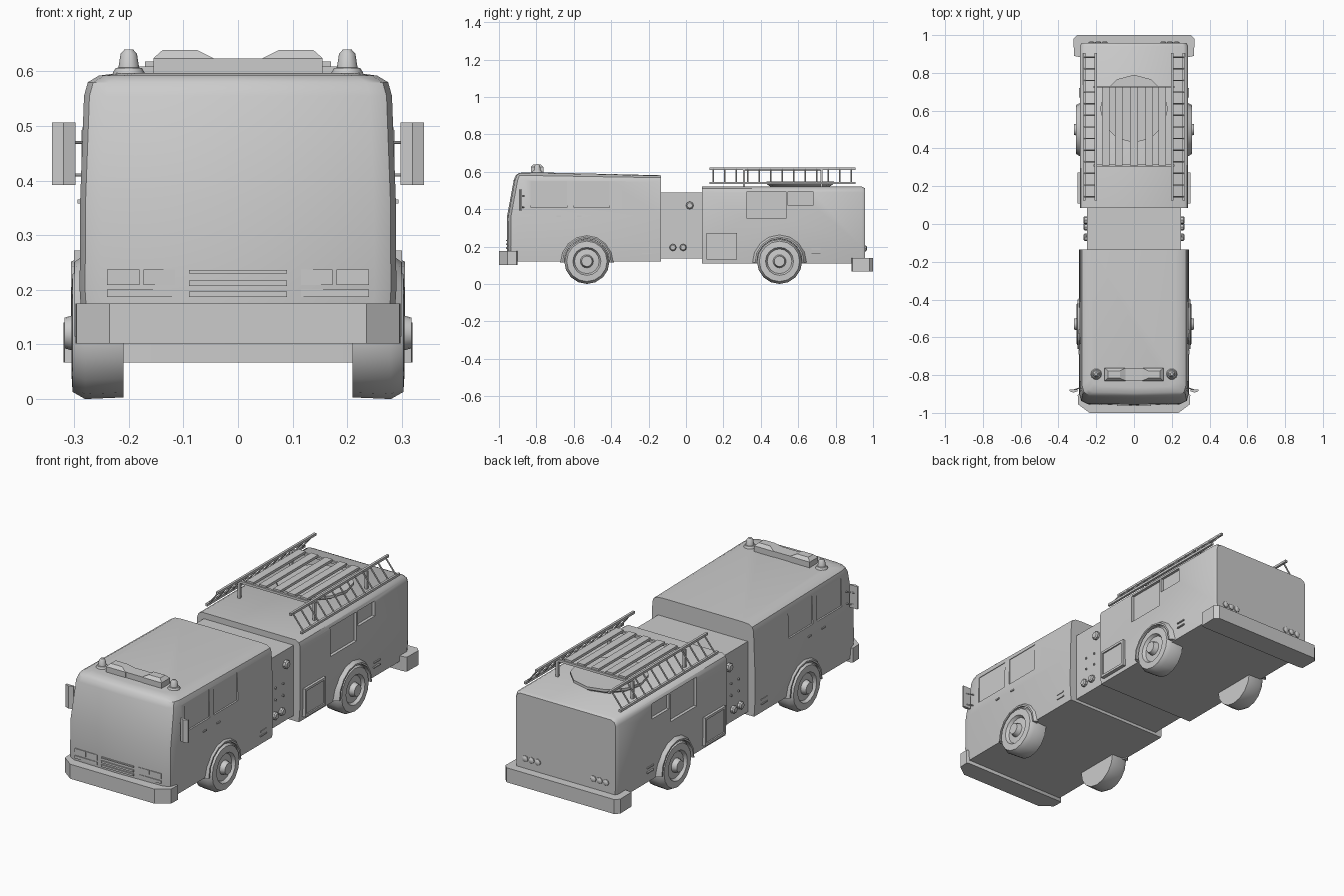
import bpy, bmesh, math
from mathutils import Vector

if "Cube" in bpy.data.objects:
    bpy.data.objects.remove(bpy.data.objects["Cube"])


def finish(name, bm, smooth=0):
    bmesh.ops.recalc_face_normals(bm, faces=bm.faces)
    me = bpy.data.meshes.new(name)
    bm.to_mesh(me)
    bm.free()
    ob = bpy.data.objects.new(name, me)
    bpy.context.collection.objects.link(ob)
    if smooth:
        bpy.ops.object.select_all(action='DESELECT')
        ob.select_set(True)
        bpy.context.view_layer.objects.active = ob
        bpy.ops.object.shade_smooth_by_angle(angle=math.radians(smooth))
    return ob


def box(name, x, y, z):
    """Box from (min, max) ranges."""
    bm = bmesh.new()
    bmesh.ops.create_cube(bm, size=1)
    for v in bm.verts:
        v.co = [(r[0] + r[1]) / 2 + c * (r[1] - r[0]) for r, c in zip((x, y, z), v.co)]
    return finish(name, bm)


def pair(name, x, y, z):
    """Box mirrored to both sides."""
    box(name + "_right", x, y, z)
    box(name + "_left", (-x[1], -x[0]), y, z)


def loft(name, rings, smooth=0, closed=False):
    bm = bmesh.new()
    rows = [[bm.verts.new(p) for p in r] for r in rings]
    links = list(zip(rows, rows[1:])) + ([(rows[-1], rows[0])] if closed else [])
    n = len(rows[0])
    for a, b in links:
        for i in range(n):
            bm.faces.new((a[i], a[(i + 1) % n], b[(i + 1) % n], b[i]))
    if not closed:
        bm.faces.new(rows[0])
        bm.faces.new(rows[-1])
    return finish(name, bm, smooth)


def lathe(name, profile, centre, axis, n=12, smooth=40):
    """Turn (distance along axis, radius) points around an axis."""
    q = Vector((0, 0, 1)).rotation_difference(Vector(axis))
    return loft(name, [[Vector(centre) + q @ Vector((r * math.cos(math.tau * i / n),
                r * math.sin(math.tau * i / n), h)) for i in range(n)] for h, r in profile], smooth)


def rod(name, a, b, r=0.005, n=6):
    a, b = Vector(a), Vector(b)
    lathe(name, [(0, r), ((b - a).length, r)], a, (b - a).normalized(), n)


def cut(ob, cutters):
    for c in cutters:
        m = ob.modifiers.new("recess", 'BOOLEAN')
        m.operation, m.object, m.solver = 'DIFFERENCE', c, 'EXACT'
        bpy.context.view_layer.objects.active = ob
        bpy.ops.object.modifier_apply(modifier=m.name)
        bpy.data.objects.remove(c)


# Cab: stacked outlines with rounded front corners, raked screen and crowned roof
def cab_ring(z, hw, yf, yb=-0.135, drop=0.0):
    half = [(hw, yb, z - drop), (hw, yf + 0.05, z), (hw - 0.01, yf + 0.015, z), (hw - 0.04, yf, z)]
    return half + [(0, yf - 0.006, z)] + [(-x, y, h) for x, y, h in reversed(half)]


cab = loft("cab", [cab_ring(0.12, 0.285, -0.947), cab_ring(0.20, 0.29, -0.952),
                   cab_ring(0.365, 0.289, -0.95), cab_ring(0.555, 0.282, -0.915, drop=0.008),
                   cab_ring(0.58, 0.275, -0.905, drop=0.012), cab_ring(0.592, 0.255, -0.89, drop=0.014),
                   cab_ring(0.597, 0.22, -0.86, drop=0.016)], 35)
cutters = []
for s in (-1, 1):
    for y0, y1 in ((-0.83, -0.635), (-0.60, -0.41)):
        x = sorted((s * 0.279, s * 0.32))
        cutters.append(box("window_cutter", x, (y0, y1), (0.41, 0.55)))
cut(cab, cutters)

# Pump section between cab and rear body
box("pump_section", (-0.25, 0.25), (-0.15, 0.1), (0.135, 0.49))

# Rear body with softened roof edges and recessed side openings
sec = [(0.28, 0.11), (0.287, 0.2), (0.287, 0.49), (0.28, 0.51), (0.262, 0.52)]
sec += [(-x, z) for x, z in reversed(sec)]
body = loft("rear_body", [[(x, 0.085, z) for x, z in sec], [(x, 0.94, z) for x, z in sec],
                          [(x * 0.97, 0.957, z if z < 0.15 else z - 0.008) for x, z in sec]], 35)
cutters = []
for s in (-1, 1):
    x = sorted((s * 0.272, s * 0.32))
    cutters += [box("locker_cutter", x, (0.325, 0.535), (0.35, 0.495)),
                box("locker_cutter", x, (0.545, 0.68), (0.42, 0.495))]
cut(body, cutters)


# Bumpers, with chamfered corners
def bumper(name, outline, z0, z1):
    pts = outline + [(-x, y) for x, y in reversed(outline)]
    loft(name, [[(x, y, z) for x, y in pts] for z in (z0, z1)], 30)


bumper("front_bumper", [(0.285, -0.9), (0.298, -0.905), (0.296, -0.955), (0.235, -1.0)], 0.102, 0.175)
bumper("rear_bumper", [(0.295, 0.885), (0.318, 0.89), (0.32, 0.98), (0.30, 1.0)], 0.067, 0.14)

# Wheels, hubs and arch flares
tyre = [(0.21, 0.02), (0.21, 0.118), (0.28, 0.121), (0.303, 0.108), (0.305, 0.075), (0.29, 0.066),
        (0.293, 0.035), (0.318, 0.028), (0.318, 0.008)]
for s, side in ((1, "right"), (-1, "left")):
    for y, end in ((-0.53, "front"), (0.5, "rear")):
        lathe(f"{end}_{side}_wheel", tyre, (0, y, 0.121), (s, 0, 0), 16)
        rings = []
        for i in range(9):
            a = math.radians(-3 + 186 * i / 8)
            out = 0.299 if end == "front" else 0.306
            rings.append([(s * x, y + r * math.cos(a), 0.121 + r * math.sin(a))
                          for x, r in ((0.27, 0.12), (out, 0.122), (out, 0.13), (0.28, 0.145))])
        loft(f"{end}_{side}_arch", rings, 35)

# Headlights, indicators and grille on the nose
for x0, x1 in ((0.115, 0.173), (0.18, 0.24)):
    pair("headlight", (x0, x1), (-0.957, -0.93), (0.209, 0.237))
pair("indicator", (0.115, 0.24), (-0.957, -0.93), (0.187, 0.201))
for z0, z1 in ((0.187, 0.197), (0.207, 0.217), (0.230, 0.236)):
    box("grille_bar", (-0.09, 0.09), (-0.963, -0.93), (z0, z1))

# Roof light bar and beacons
box("light_bar_centre", (-0.06, 0.06), (-0.828, -0.765), (0.585, 0.624))
for s in (-1, 1):
    def lamp_ring(a, b, g, z):
        return [(s * a, -0.83 + g, z), (s * b, -0.83 + g, z), (s * b, -0.763 - g, z), (s * a, -0.763 - g, z)]
    loft("light_bar_lamp", [lamp_ring(0.045, 0.155, 0, 0.59), lamp_ring(0.045, 0.155, 0, 0.624),
                            lamp_ring(0.075, 0.138, 0.014, 0.639)])
    lathe("beacon", [(0.588, 0.03), (0.598, 0.029), (0.606, 0.024), (0.607, 0.019),
                     (0.632, 0.015), (0.64, 0.008)], (s * 0.2, -0.795, 0), (0, 0, 1), 10)

# Wing mirrors on two arms
for s in (-1, 1):
    loft("mirror", [[(s * x, y, z) for x, y in ((0.298, -0.885), (0.32, -0.893), (0.341, -0.885),
                                                (0.341, -0.877), (0.298, -0.877))] for z in (0.392, 0.506)])
    for z in (0.41, 0.47):
        rod("mirror_arm", (s * 0.265, -0.86, z), (s * 0.325, -0.88, z), 0.003)

# Side fittings: door handles, trim strips, framed locker and pump gauges
for y in (-0.68, -0.57):
    pair("door_handle", (0.28, 0.294), (y - 0.012, y + 0.012), (0.358, 0.365))
for z in (0.163, 0.187):
    pair("cab_vent", (0.28, 0.292), (-0.235, -0.185), (z - 0.003, z + 0.003))
    pair("body_vent", (0.28, 0.292), (0.67, 0.72), (z - 0.003, z + 0.003))
pair("locker_door", (0.27, 0.293), (0.12, 0.262), (0.14, 0.262))
for y in (0.115, 0.267):
    pair("locker_frame_post", (0.27, 0.3), (y - 0.006, y + 0.006), (0.13, 0.272))
for z in (0.136, 0.266):
    pair("locker_frame_rail", (0.27, 0.3), (0.115, 0.267), (z - 0.006, z + 0.006))
for s in (-1, 1):
    for y, z, r in ((-0.07, 0.195, 0.019), (-0.015, 0.195, 0.019), (0.02, 0.42, 0.021)):
        lathe("pump_outlet", [(0.24, r), (0.262, r), (0.268, r * 0.7)], (0, y, z), (s, 0, 0), 8)
    for y in (-0.06, 0.0):
        for z in (0.27, 0.33):
            lathe("pump_knob", [(0.24, 0.006), (0.256, 0.006)], (0, y, z), (s, 0, 0), 6)
    # Tail lamps
    for x in (0.155, 0.19, 0.225):
        lathe("tail_lamp", [(0.945, 0.016), (0.962, 0.016), (0.967, 0.008)], (s * x, 0, 0.19), (0, 1, 0), 8)

# Ladders leaning inwards on the roof
for s in (-1, 1):
    low, high = (s * 0.264, 0.54), (s * 0.203, 0.616)
    for x, z in (low, high):
        box("ladder_rail", (x - 0.006, x + 0.006), (0.125, 0.905), (z - 0.006, z + 0.006))
    for i in range(13):
        y = 0.145 + i * 0.0615
        rod("ladder_rung", (low[0], y, low[1]), (high[0], y, high[1]), 0.004)

# Roof rack: cross bars on posts, long slats, and the round hatch below
for y in (0.31, 0.725):
    box("rack_cross_bar", (-0.215, 0.215), (y - 0.006, y + 0.006), (0.597, 0.609))
    pair("rack_post", (0.203, 0.215), (y - 0.006, y + 0.006), (0.515, 0.609))
for x in (-0.15, -0.08, 0, 0.08, 0.15):
    box("rack_slat", (x - 0.02, x + 0.02), (0.31, 0.725), (0.605, 0.618))
lathe("roof_hatch", [(0.515, 0.15), (0.535, 0.18), (0.548, 0.18)], (0, 0.61, 0), (0, 0, 1), 12)
